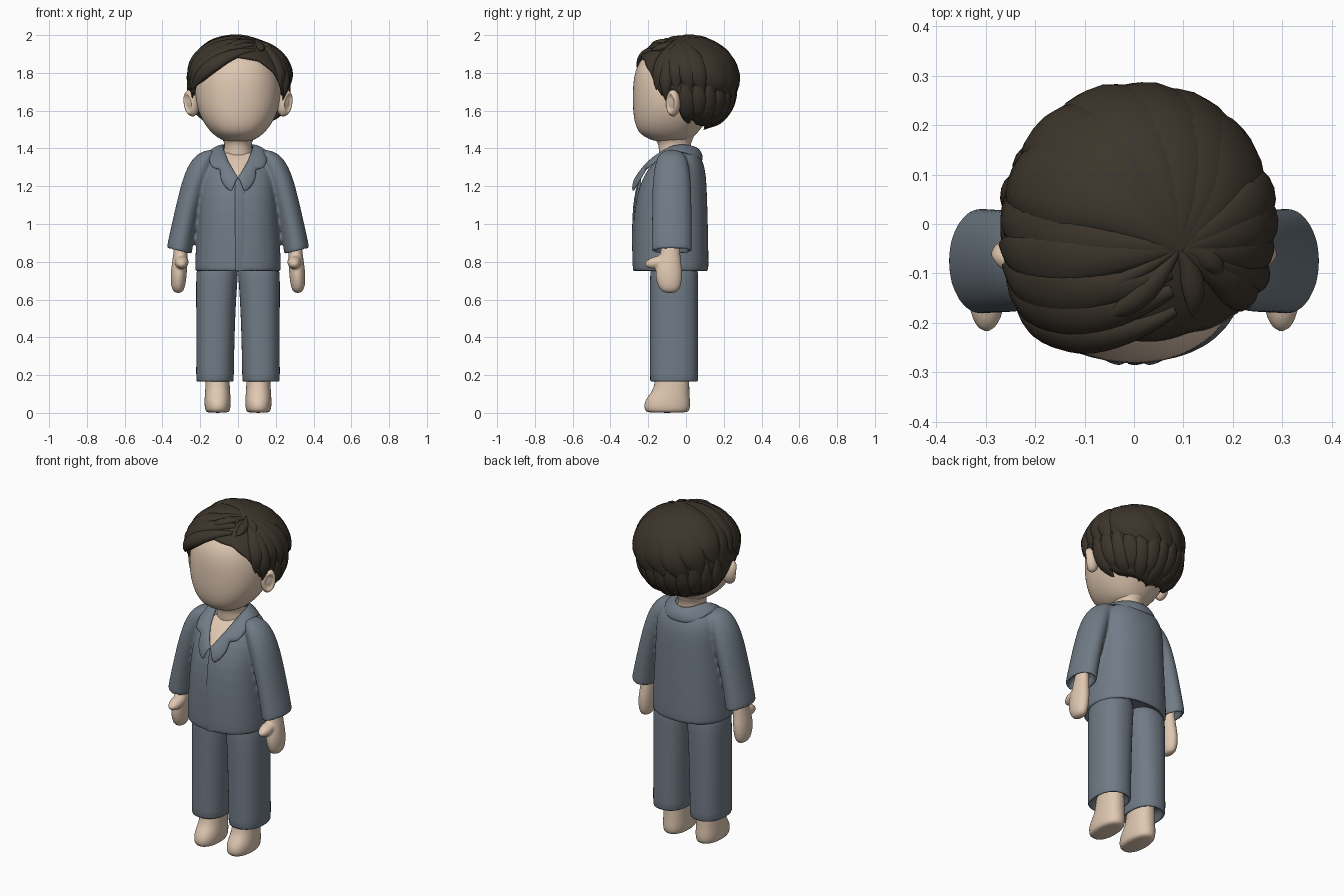
import bpy, bmesh
from math import sin, cos, pi, sqrt, radians
from mathutils import Vector

if "Cube" in bpy.data.objects:
    bpy.data.objects.remove(bpy.data.objects["Cube"])


def material(name, rgb):
    m = bpy.data.materials.new(name)
    m.diffuse_color = (*rgb, 1)
    m.use_nodes = True
    m.node_tree.nodes["Principled BSDF"].inputs["Base Color"].default_value = m.diffuse_color
    return m


SKIN = material("skin", (0.74, 0.575, 0.44))
CLOTH = material("slate_cloth", (0.165, 0.2, 0.24))
HAIR = material("dark_hair", (0.045, 0.035, 0.024))


def skin_rings(bm, rings, closed=True, caps=True):
    """Bridge successive rings of points."""
    rows = [[bm.verts.new(p) for p in r] for r in rings]
    n = len(rows[0])
    for a, b in zip(rows, rows[1:]):
        for i in range(n if closed else n - 1):
            j = (i + 1) % n
            bm.faces.new((a[i], a[j], b[j], b[i]))
    if caps:
        bm.faces.new(rows[0][::-1])
        bm.faces.new(rows[-1])


def oval(cx, cy, z, rx, ry, e=2.0, n=24):
    """Horizontal superellipse ring."""
    pts = []
    for i in range(n):
        c, s = cos(2 * pi * i / n), sin(2 * pi * i / n)
        k = (abs(c) ** e + abs(s) ** e) ** (-1 / e)
        pts.append(Vector((cx + rx * c * k, cy + ry * s * k, z)))
    return pts


def finish(name, bm, mat, sub=1, mirror=False, thick=0, angle=None, fuse=0):
    bmesh.ops.recalc_face_normals(bm, faces=bm.faces)
    me = bpy.data.meshes.new(name)
    bm.to_mesh(me)
    bm.free()
    ob = bpy.data.objects.new(name, me)
    bpy.context.collection.objects.link(ob)
    me.materials.append(mat)
    me.shade_smooth()
    if angle:
        me.set_sharp_from_angle(angle=radians(angle))
    if mirror:
        ob.modifiers.new("mirror", 'MIRROR').use_clip = True
    if thick:
        m = ob.modifiers.new("thickness", 'SOLIDIFY')
        m.thickness, m.offset = thick, 0
    if sub:
        m = ob.modifiers.new("smooth", 'SUBSURF')
        m.levels = m.render_levels = sub
    if fuse:
        m = ob.modifiers.new("fuse", 'REMESH')
        m.mode, m.voxel_size, m.use_smooth_shade = 'VOXEL', fuse, True
        m = ob.modifiers.new("soften", 'SMOOTH')
        m.factor, m.iterations = .5, 6
    return ob


def body(bm, rows, e):
    """Rows are (z, front y, back y, half width)."""
    skin_rings(bm, [oval(0, (f + b) / 2, z, w, (b - f) / 2, e) for z, f, b, w in rows])


# head and neck
bm = bmesh.new()
body(bm, [(1.435, -.155, .0, .06), (1.452, -.203, .03, .1), (1.48, -.249, .06, .138),
          (1.53, -.272, .10, .18), (1.6, -.282, .15, .214), (1.68, -.284, .19, .23),
          (1.77, -.28, .2, .227), (1.85, -.258, .18, .2), (1.91, -.2, .13, .15),
          (1.94, -.1, .05, .07)], 2.25)
finish("head", bm, SKIN, 2)
bm = bmesh.new()
skin_rings(bm, [oval(0, y, z, rx, ry) for y, z, rx, ry in
                ((-.06, 1.3, .1, .08), (-.06, 1.38, .078, .085), (-.06, 1.42, .07, .085),
                 (-.063, 1.445, .08, .097), (-.07, 1.475, .1, .12), (-.07, 1.52, .1, .11))])
finish("neck", bm, SKIN)

# ears with a hollow facing forward and outward
bm = bmesh.new()
bmesh.ops.create_uvsphere(bm, u_segments=24, v_segments=16, radius=1)
look = Vector((.75, -.66, 0)).normalized()
for v in bm.verts:
    d = v.co.dot(look)
    if d > .72:
        v.co -= look * .5 * min(1, (d - .72) / .15)
    v.co = Vector((.248 + v.co.x * .042 + v.co.z * .008, -.068 + v.co.y * .039, 1.64 + v.co.z * .071))
finish("ears", bm, SKIN, 1, True)

# pyjama shirt: torso and both sleeves fused
bm = bmesh.new()
body(bm, [(.79, -.25, .09, .2), (.75, -.257, .097, .207), (.748, -.278, .118, .227),
          (.767, -.281, .121, .23), (1.0, -.281, .117, .217), (1.15, -.265, .112, .207),
          (1.25, -.228, .108, .2), (1.32, -.181, .095, .187), (1.37, -.12, .07, .15),
          (1.395, -.06, .04, .09)], 2.4)
for s in (-1, 1):
    arm = [oval(s * x, -.075, z, rx, ry) for x, z, rx, ry in
           ((.305, .92, .043, .085), (.311, .855, .046, .088), (.312, .851, .065, .108),
            (.31, .868, .067, .108), (.286, 1.0, .065, .106), (.25, 1.15, .067, .105),
            (.216, 1.26, .071, .1), (.185, 1.335, .066, .085), (.16, 1.375, .05, .065),
            (.14, 1.393, .02, .03))]
    for p in arm[0] + arm[1] + arm[2] + arm[3]:
        p.z += (abs(p.x) - .31) * .25
    skin_rings(bm, arm)
finish("shirt", bm, CLOTH, 1, fuse=.008)

# collar with lapels: (inner edge, outer edge) from nape to the front closure
EDGE = [((0, .045, 1.405), (0, .088, 1.335)), ((.05, .03, 1.412), (.08, .075, 1.338)),
        ((.078, -.02, 1.42), (.135, .022, 1.37)), ((.08, -.07, 1.41), (.15, -.06, 1.39)),
        ((.07, -.12, 1.38), (.155, -.13, 1.352)), ((.055, -.17, 1.345), (.15, -.185, 1.31)),
        ((.048, -.19, 1.325), (.125, -.205, 1.29)),
        ((.042, -.2, 1.315), (.088, -.212, 1.29)), ((.03, -.222, 1.295), (.1, -.232, 1.25)),
        ((.012, -.248, 1.265), (.07, -.268, 1.19)), ((0, -.258, 1.245), (.03, -.283, 1.165))]
bm = bmesh.new()
rows = []
for a, b in EDGE:
    a, b = Vector(a), Vector(b)
    bulge = Vector((0, -.008 if a.y < 0 else .01, .01))
    rows.append([a, a.lerp(b, .33) + bulge, a.lerp(b, .7) + bulge, b])
skin_rings(bm, rows, False, False)
finish("collar", bm, CLOTH, 2, True, .014)

# bare chest in the open neckline
bm = bmesh.new()
rows = []
for a, b in EDGE[4:]:
    x, y, z = a
    rows.append([(-x - .01, y + .006, z), (0, y - .004, z), (x + .01, y + .006, z)])
skin_rings(bm, rows, False, False)
finish("chest", bm, SKIN, 1)

# front closure flap
bm = bmesh.new()
skin_rings(bm, [[(-.017, y + .02, z), (-.016, y, z), (.01, y, z), (.035, y + .009, z)]
                for y, z in ((-.279, .752), (-.284, .77), (-.286, .9), (-.286, 1.0), (-.281, 1.1),
                             (-.268, 1.18), (-.251, 1.24))], False, False)
finish("placket", bm, CLOTH, 1)

# trousers: two straight legs with open cuffs
bm = bmesh.new()
skin_rings(bm, [oval(x, -.063, z, rx, ry, 2.4) for x, z, rx, ry in
                ((.122, .22, .075, .1), (.122, .168, .082, .108), (.122, .164, .099, .127),
                 (.122, .176, .1, .128), (.12, .4, .101, .128), (.115, .65, .107, .128),
                 (.11, .74, .112, .128), (.107, .82, .105, .12))])
finish("trouser_legs", bm, CLOTH, 1, True)

# hands: mitten palm fused with the thumb
bm = bmesh.new()
skin_rings(bm, [oval(x, y, z, rx, ry) for x, y, z, rx, ry in
                ((.302, -.08, .93, .033, .047), (.304, -.082, .86, .036, .05),
                 (.308, -.088, .8, .041, .062), (.313, -.092, .75, .043, .073),
                 (.316, -.09, .7, .042, .069), (.317, -.087, .657, .035, .057),
                 (.316, -.085, .633, .018, .032))])
ret = bmesh.ops.create_uvsphere(bm, u_segments=16, v_segments=10, radius=1)
for v in ret["verts"]:
    c = v.co
    v.co = Vector((.298 + c.x * .038, -.146 + c.y * .075, .798 + c.z * .034 + c.y * .012))
finish("hands", bm, SKIN, 1, True, fuse=.006)

# bare feet
bm = bmesh.new()
skin_rings(bm, [oval(.108, y, z, rx, ry, 2.3) for y, z, rx, ry in
                ((-.1, .0, .056, .105), (-.1, .012, .066, .119), (-.1, .045, .07, .124),
                 (-.094, .08, .069, .114), (-.08, .115, .066, .098), (-.073, .16, .064, .091),
                 (-.07, .3, .058, .08))])
finish("feet", bm, SKIN, 1, True)

# hair: everything lies on one egg-shaped envelope
CZ, RX, RZ = 1.73, .275, .26


def on_scalp(d, k):
    return Vector((d.x * RX * k, d.y * (.305 if d.y < 0 else .27) * k, CZ + d.z * RZ * k))


def aim(az, z):
    s = max(-1, min(1, (z - CZ) / RZ))
    c, a = sqrt(1 - s * s), radians(az)
    return Vector((c * sin(a), -c * cos(a), s))


# hair cap reaching a hairline that depends on the angle from the front
LINE = [(0, 1.89), (30, 1.87), (50, 1.80), (58, 1.73), (65, 1.67), (70, 1.71), (82, 1.70),
        (92, 1.57), (110, 1.52), (180, 1.49)]


def hairline(a):
    for (a0, z0), (a1, z1) in zip(LINE, LINE[1:]):
        if a <= a1:
            return z0 + (z1 - z0) * (a - a0) / (a1 - a0)


bm = bmesh.new()
top = Vector((0, 0, 1))
rows = []
for i in range(1, 17):
    rows.append([on_scalp(top.slerp(aim(a, hairline(min(a, 360 - a))), i / 16),
                          .962 - .02 * max(0, -cos(radians(a)))) for a in range(0, 360, 4)])
skin_rings(bm, rows, True, False)
bm.verts.ensure_lookup_table()
bm.faces.new(bm.verts[:90])
finish("hair_cap", bm, HAIR, 0, thick=.012)


# tapered locks swept over the envelope
def lock(bm, d0, d1, w, h=.03, curl=0.0, k=.965, lift=0.0, puff=0.0, steps=16):
    path = []
    for i in range(steps + 1):
        t = i / steps
        d = d0.slerp(d1, t)
        d = (d + d0.cross(d1).normalized() * curl * sin(pi * t)).normalized()
        path.append((on_scalp(d, k + lift * t * t + puff * sin(pi * t)),
                     Vector((d.x / RX, d.y / .29, d.z / RZ)).normalized()))
    rings = []
    for i, (p, up) in enumerate(path):
        t = i / steps
        tan = (path[min(i + 1, steps)][0] - path[max(i - 1, 0)][0]).normalized()
        across = tan.cross(up).normalized()
        f = (.28 + .72 * min(1, t * 2.1)) * (1 - max(0, (t - .55) / .45) ** 2.2 * .95)
        rings.append([p + across * w * f * cos(a) + up * h * (.35 + .65 * f) * sin(a) * min(1, 4 * (1.02 - t))
                      for a in [2 * pi * j / 12 for j in range(12)]])
    skin_rings(bm, rings)


P = Vector((.33, -.16, .93)).normalized()  # parting
bm = bmesh.new()
# fringe swept to one side, tips flicking out
for az0, z0, az1, z1, w in ((28, 1.925, -63, 1.71, .045), (32, 1.95, -68, 1.73, .056),
                            (40, 1.965, -74, 1.75, .06), (60, 1.975, -82, 1.765, .06)):
    lock(bm, aim(az0, z0), aim(az1, z1), w, .03, 0, .96, .05)
# short side of the parting, slightly puffed, with a sideburn
for az, z, w, puff in ((58, 1.71, .045, 0), (68, 1.65, .04, .01), (80, 1.71, .05, .025),
                       (94, 1.70, .055, .04), (109, 1.69, .057, .04), (126, 1.68, .06, .0),
                       (-70, 1.66, .035, 0), (-97, 1.73, .06, 0)):
    lock(bm, P, aim(az, z), w, .029, .03, .96, .01, puff)
# long locks over the crown and back
for i, az in enumerate((-106, -126, -146, -166, -186, -206)):
    lock(bm, P, aim(az, (1.74, 1.69, 1.66, 1.67, 1.65, 1.68)[i]), .092, .036, -.2, .955, .02)
# lower layer down to the nape
for i, az in enumerate(range(95, 270, 15)):
    lock(bm, aim(az - 7, 1.80), aim(az, 1.485 + .02 * (i % 2) + abs(az - 180) * .0004), .045, .023, k=.945)
# small spiky tufts at the parting
for az, z in ((35, 1.91), (62, 1.91), (-20, 1.93)):
    lock(bm, P, aim(az, z), .025, .018, .05, .98, .06, 0, 8)
finish("hair_locks", bm, HAIR, 0, angle=60)
